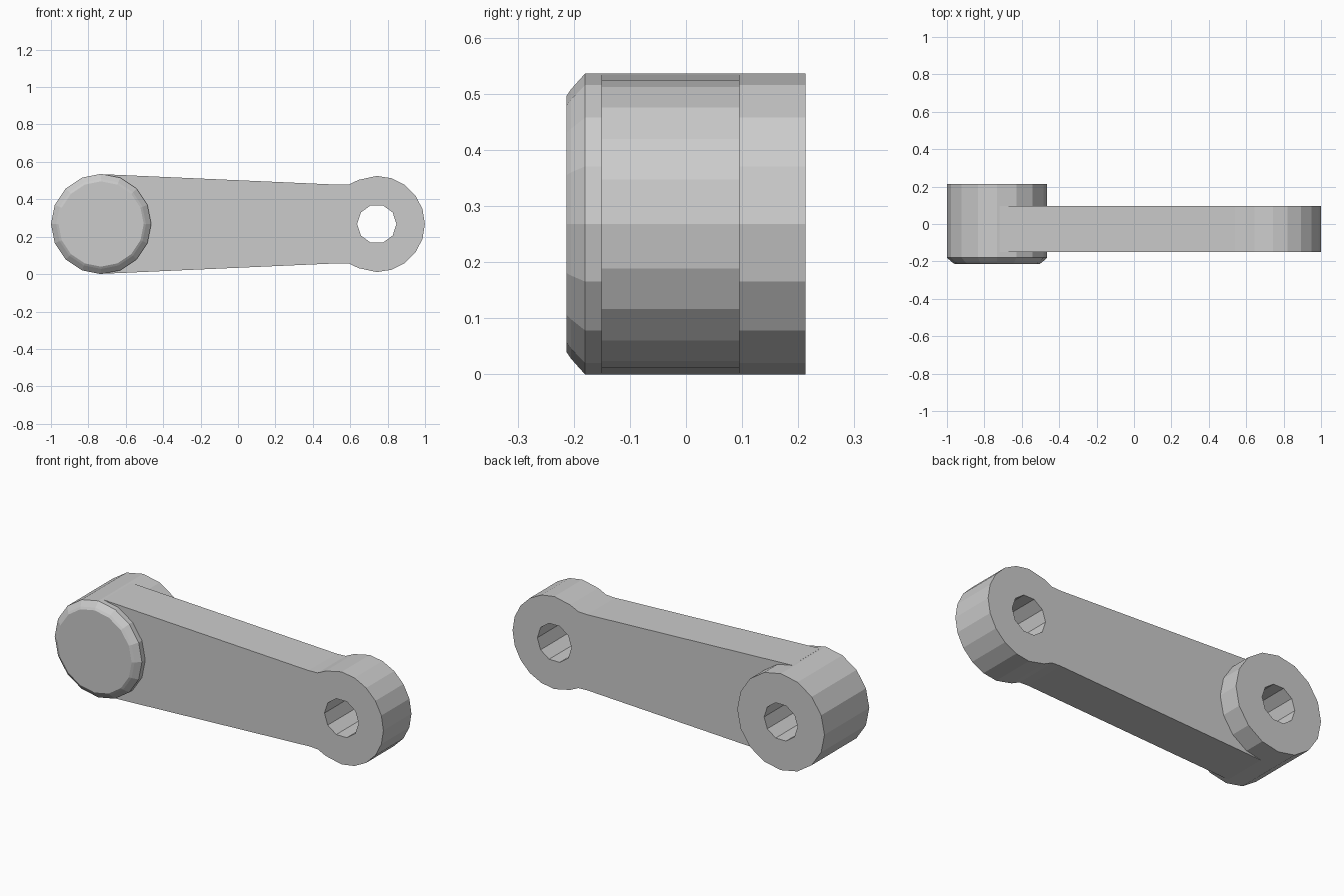
import bpy, bmesh
from math import sin, cos, pi, radians

if "Cube" in bpy.data.objects:
    bpy.data.objects.remove(bpy.data.objects["Cube"])

ZC = 0.268          # height of both pivot axes
XL, XR = -0.732, 0.742


def make_object(name, bm):
    bmesh.ops.recalc_face_normals(bm, faces=bm.faces)
    mesh = bpy.data.meshes.new(name)
    bm.to_mesh(mesh)
    bm.free()
    ob = bpy.data.objects.new(name, mesh)
    bpy.context.collection.objects.link(ob)
    return ob


def turned(name, x, rings, sides, phase=0.0):
    """Solid of rings (y, radius) around an axis along y."""
    bm = bmesh.new()
    loops = [[bm.verts.new((x + r * cos(2 * pi * i / sides + phase), y,
                            ZC + r * sin(2 * pi * i / sides + phase)))
              for i in range(sides)] for y, r in rings]
    for a, b in zip(loops, loops[1:]):
        for i in range(sides):
            j = (i + 1) % sides
            bm.faces.new((a[i], a[j], b[j], b[i]))
    bm.faces.new(loops[0])
    bm.faces.new(loops[-1])
    return make_object(name, bm)


def plate(name, outline, y0, y1):
    bm = bmesh.new()
    face = bm.faces.new([bm.verts.new((x, y0, z)) for x, z in outline])
    ext = bmesh.ops.extrude_face_region(bm, geom=[face])
    for v in ext["geom"]:
        if isinstance(v, bmesh.types.BMVert):
            v.co.y = y1
    return make_object(name, bm)


def boolean(target, other, operation):
    other.hide_render = True
    mod = target.modifiers.new(operation, 'BOOLEAN')
    mod.operation, mod.solver, mod.object = operation, 'EXACT', other
    bpy.context.view_layer.objects.active = target
    bpy.ops.object.modifier_apply(modifier=mod.name)
    bpy.data.objects.remove(other)


# Tapered arm with flared rounded eye at its right end
upper = [(-0.72, 0.266), (0.54, 0.21), (0.595, 0.212), (0.645, 0.236)]
eye = [(XR + 0.257 * cos(radians(a)), 0.257 * sin(radians(a)))
       for a in range(90, -1, -18)]
half = upper + eye
outline = [(x, ZC + z) for x, z in half]
outline += [(x, ZC - z) for x, z in reversed(half[:-1])]
arm = plate("crank_arm", outline, -0.151, 0.095)

# Thick left boss, chamfered at the front, slightly filleted where it leaves the arm
boss = turned("boss", XL, [(-0.213, 0.228), (-0.205, 0.24), (-0.18, 0.268),
                           (0.213, 0.268)], 16)
boolean(arm, boss, 'UNION')

# Blind hole in the boss, through hole in the eye
boolean(arm, turned("blind_hole", XL, [(-0.15, 0.103), (0.3, 0.103)], 10), 'DIFFERENCE')
boolean(arm, turned("eye_hole", XR, [(-0.3, 0.105), (0.3, 0.105)], 10), 'DIFFERENCE')
